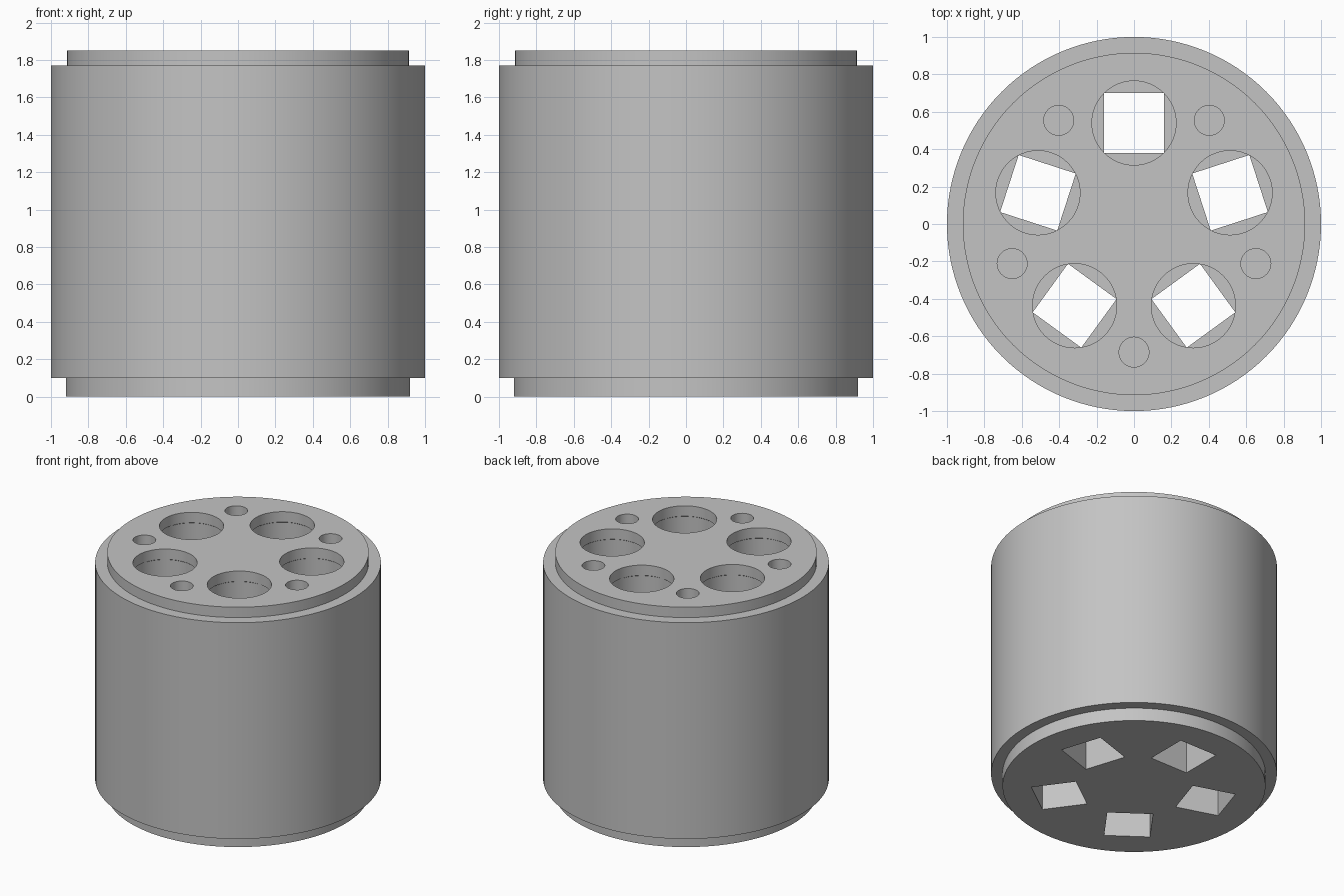
import bpy, bmesh, math

if "Cube" in bpy.data.objects:
    bpy.data.objects.remove(bpy.data.objects["Cube"])

grey = bpy.data.materials.new("plain grey")
grey.diffuse_color = (0.55, 0.55, 0.55, 1)
grey.use_nodes = True
grey.node_tree.nodes["Principled BSDF"].inputs["Base Color"].default_value = grey.diffuse_color


def lathe(bm, profile, sides, centre=(0, 0), start=0.0):
    """Closed solid of revolution from (radius, z) points, bottom to top."""
    rings = []
    for r, z in profile:
        rings.append([bm.verts.new((centre[0] + r * math.cos(start + 2 * math.pi * i / sides),
                                    centre[1] + r * math.sin(start + 2 * math.pi * i / sides), z))
                      for i in range(sides)])
    for a, b in zip(rings, rings[1:]):
        for i in range(sides):
            j = (i + 1) % sides
            bm.faces.new((a[i], a[j], b[j], b[i]))
    bm.faces.new(rings[0][::-1])
    bm.faces.new(rings[-1])


def make_object(name, bm):
    mesh = bpy.data.meshes.new(name)
    bm.to_mesh(mesh)
    bm.free()
    mesh.materials.append(grey)
    obj = bpy.data.objects.new(name, mesh)
    bpy.context.collection.objects.link(obj)
    return obj


def around(radius, angle):
    return radius * math.cos(angle), radius * math.sin(angle)


# Drum with a stepped rim at each end
bm = bmesh.new()
lathe(bm, [(0.92, 0), (0.92, 0.1), (1, 0.1), (1, 1.77), (0.915, 1.77), (0.915, 1.85)], 128)
drum = make_object("drum", bm)

# Cutters: five round chambers, five shallow pin holes, five square outlets
round_bm, square_bm = bmesh.new(), bmesh.new()
for k in range(5):
    a = math.pi / 2 + k * 2 * math.pi / 5
    chamber = around(0.54, a)
    lathe(round_bm, [(0.232, 0.25), (0.232, 1.765), (0.225, 1.77), (0.225, 1.95)], 48, chamber)
    lathe(round_bm, [(0.08, 1.77), (0.08, 1.95)], 32, around(0.685, a + math.pi / 5))
    lathe(square_bm, [(0.227, -0.1), (0.227, 0.6)], 4, chamber, a + math.pi / 4)

cutters = [make_object("round_hole_cutter", round_bm), make_object("square_hole_cutter", square_bm)]
bpy.context.view_layer.objects.active = drum
drum.select_set(True)
for cutter in cutters:
    cutter.hide_render = True
    mod = drum.modifiers.new(cutter.name, 'BOOLEAN')
    mod.operation = 'DIFFERENCE'
    mod.solver = 'EXACT'
    mod.object = cutter
    bpy.ops.object.modifier_apply(modifier=mod.name)
    bpy.data.objects.remove(cutter)

# Smooth round walls, crisp rims
bpy.ops.object.shade_smooth_by_angle(angle=math.radians(30))
